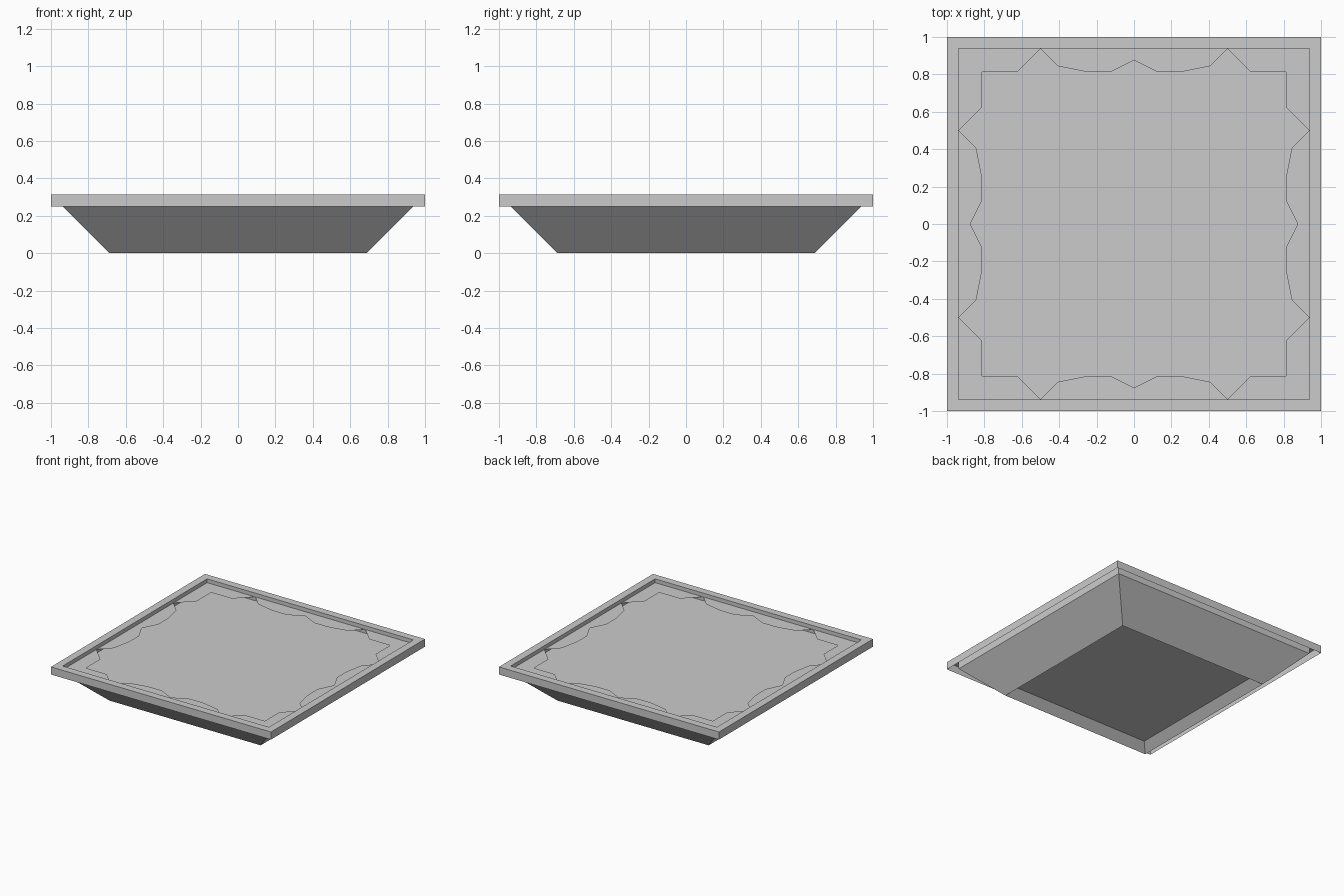
import bpy, bmesh
from mathutils import Matrix
from math import pi

if "Cube" in bpy.data.objects:
    bpy.data.objects.remove(bpy.data.objects["Cube"])


def add_object(name, bm):
    bmesh.ops.remove_doubles(bm, verts=bm.verts, dist=1e-5)
    bmesh.ops.dissolve_degenerate(bm, edges=bm.edges, dist=1e-5)
    mesh = bpy.data.meshes.new(name)
    bm.to_mesh(mesh)
    bm.free()
    obj = bpy.data.objects.new(name, mesh)
    bpy.context.collection.objects.link(obj)
    return obj


def square_loft(name, profile, cap=False):
    """Sweep (half width, height) steps around a square."""
    bm = bmesh.new()
    rings = [[bm.verts.new((sx * w, sy * w, z))
              for sx, sy in ((-1, -1), (1, -1), (1, 1), (-1, 1))]
             for w, z in profile]
    for a, b in zip(rings, rings[1:]):
        for i in range(4):
            j = (i + 1) % 4
            bm.faces.new((a[i], a[j], b[j], b[i]))
    if cap:
        bm.faces.new(rings[0])
        bm.normal_update()
    return add_object(name, bm)


def flat_square(name, w, z):
    bm = bmesh.new()
    bm.faces.new([bm.verts.new((x, y, z))
                  for x, y in ((-w, -w), (w, -w), (w, w), (-w, w))])
    return add_object(name, bm)


RIM = 0.9375

# Square rim, open underneath
square_loft("rim", [(1, 0.25), (1, 0.3125), (RIM, 0.3125), (RIM, 0.25)])

# Sloped basin
square_loft("basin", [(0.6875, 0), (RIM, 0.25)])

# Recessed underside with its bevelled foot
foot = square_loft("recessed_foot", [(0.625, 0.0625), (0.6875, 0)], cap=True)
foot.data.flip_normals()

# Water surface
flat_square("water_surface", RIM, 0.25)

# Jagged border sheet lying just above the water
half = [(0.8125, 0.8125), (0.625, 0.8125), (0.5, 0.9375), (0.406, 0.844),
        (0.25, 0.8125), (0.125, 0.8125), (0, 0.875)]
side = half + [(-t, d) for t, d in reversed(half[:-1])]
bm = bmesh.new()
for k in range(4):
    turn = Matrix.Rotation(k * pi / 2, 4, 'Z')
    inner, outer = [], []
    for t, d in side:
        edge_t = t if abs(t) < 0.8 else RIM * (1 if t > 0 else -1)
        inner.append(bm.verts.new((t, d, 0.28125)))
        outer.append(bm.verts.new((edge_t, RIM, 0.28125)))
        for v in (inner[-1], outer[-1]):
            v.co = turn @ v.co
    for i in range(len(side) - 1):
        bm.faces.new((inner[i], outer[i], outer[i + 1], inner[i + 1]))
bmesh.ops.recalc_face_normals(bm, faces=bm.faces)
for f in bm.faces:
    f.normal_update()
    if f.normal.z < 0:
        f.normal_flip()
add_object("shore_border", bm)
